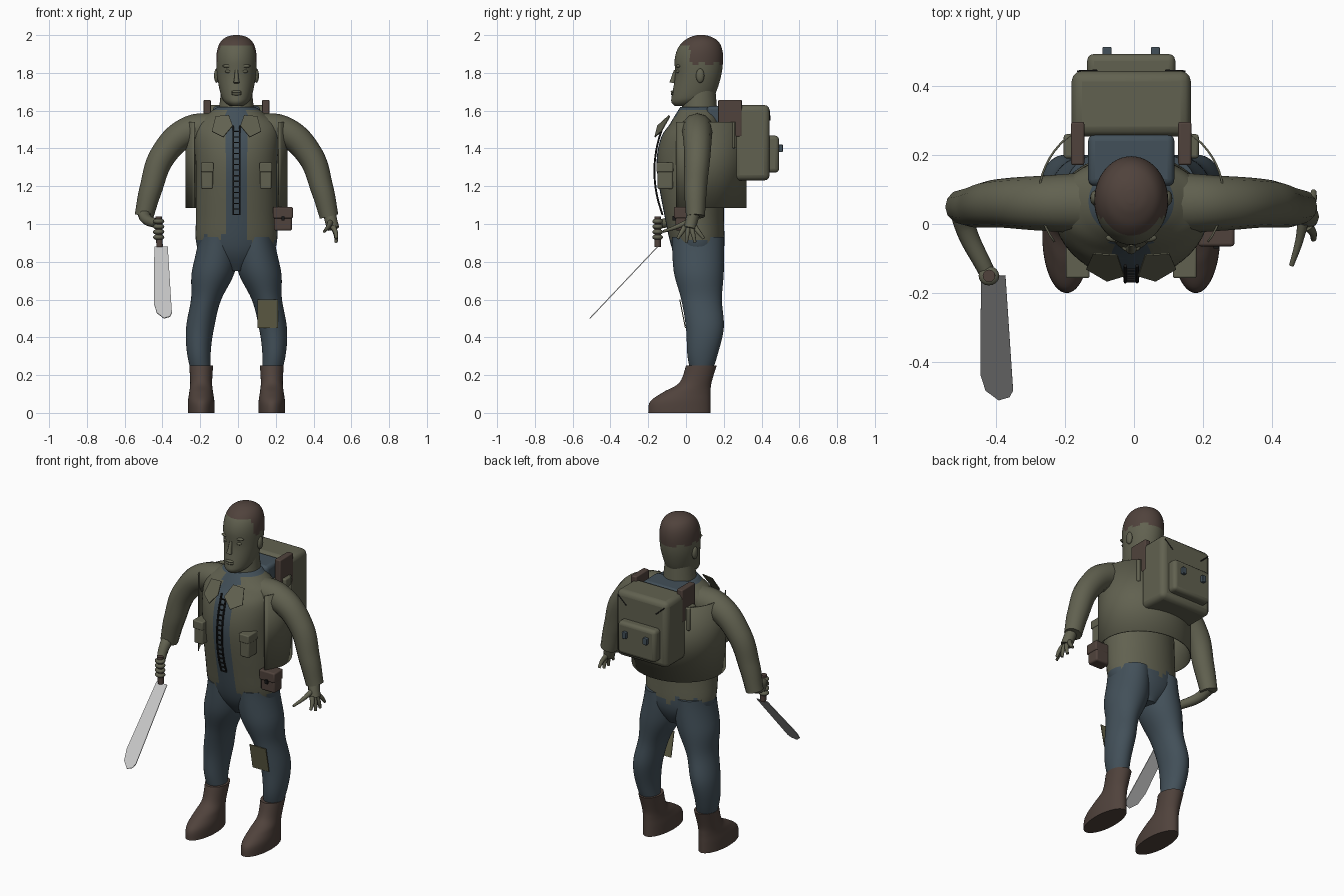
import bpy, bmesh
from math import sin, cos, pi, radians
from mathutils import Vector, Matrix

if "Cube" in bpy.data.objects:
    bpy.data.objects.remove(bpy.data.objects["Cube"])

CENTRE_LINE = -.008


def material(name, *rgb):
    mat = bpy.data.materials.new(name)
    mat.use_nodes = True
    mat.diffuse_color = (*rgb, 1)
    mat.node_tree.nodes["Principled BSDF"].inputs["Base Color"].default_value = (*rgb, 1)
    return mat


OLIVE = material("olive", .12, .12, .08)
BLUE = material("slate blue", .055, .08, .1)
BROWN = material("brown", .08, .055, .045)
BLACK = material("black", .01, .01, .01)
STEEL = material("steel", .56, .56, .56)
PATCH = material("patch tan", .125, .12, .065)


def place(point, side):
    """Measure x outwards from the body's centre line."""
    x, y, z = point
    return Vector((CENTRE_LINE + side * x, y, z))


def pair(build, name, *args, **options):
    """Build a part on both sides of the body."""
    for side, label in ((1, "left"), (-1, "right")):
        build(label + "_" + name, *args, side=side, **options)


def finish(name, bm, mats, rule=None, smooth=True):
    bmesh.ops.recalc_face_normals(bm, faces=bm.faces)
    if rule:
        for face in bm.faces:
            face.material_index = rule(face.calc_center_median())
    mesh = bpy.data.meshes.new(name)
    bm.to_mesh(mesh)
    bm.free()
    for mat in mats:
        mesh.materials.append(mat)
    if smooth:
        mesh.shade_smooth()
        mesh.set_sharp_from_angle(angle=radians(50))
    obj = bpy.data.objects.new(name, mesh)
    bpy.context.collection.objects.link(obj)
    return obj


def loft(name, rings, mats, rule=None, centre=lambda z: 0, side=1, segments=48, steps=6):
    """Smooth stack of ellipses; each ring is (z, front y, back y, half width)."""
    rings = [Vector(ring) for ring in rings]
    padded = [rings[0], *rings, rings[-1]]
    rows = []
    for before, start, end, after in zip(padded, rings, rings[1:], padded[3:]):
        for step in range(steps):
            t = step / steps
            ease = t * t * (3 - 2 * t)
            pull = (end - before) * t * (1 - t) ** 2 - (after - start) * t * t * (1 - t)
            rows.append(start.lerp(end, ease) + pull / 2)
    rows.append(rings[-1])
    bm = bmesh.new()
    loops = []
    for z, front, back, half in rows:
        loop = []
        for k in range(segments):
            angle = 2 * pi * k / segments
            y = (front + back) / 2 + (back - front) / 2 * sin(angle)
            loop.append(bm.verts.new(place((centre(z) + half * cos(angle), y, z), side)))
        loops.append(loop)
    for low, high in zip(loops, loops[1:]):
        for k in range(segments):
            bm.faces.new((low[k - 1], low[k], high[k], high[k - 1]))
    bm.faces.new(loops[0])
    bm.faces.new(loops[-1])
    finish(name, bm, mats, rule)


def tube(name, points, mat, start, end, side=1):
    """Rounded tube whose radius runs evenly from start to end."""
    curve = bpy.data.curves.new(name, "CURVE")
    curve.dimensions = "3D"
    curve.bevel_depth = 1
    curve.bevel_resolution = 4
    curve.use_fill_caps = True
    spline = curve.splines.new("BEZIER")
    last = len(points) - 1
    spline.bezier_points.add(last)
    for i, (knot, point) in enumerate(zip(spline.bezier_points, points)):
        knot.co = place(point, side)
        knot.radius = start + (end - start) * i / last
        knot.handle_left_type = knot.handle_right_type = "AUTO"
    curve.materials.append(mat)
    bpy.context.collection.objects.link(bpy.data.objects.new(name, curve))


def box(name, centre, size, mat, bevel=0, side=1):
    bm = bmesh.new()
    matrix = Matrix.Translation(place(centre, side)) @ Matrix.Diagonal((*size, 1))
    bmesh.ops.create_cube(bm, size=1, matrix=matrix)
    obj = finish(name, bm, [mat], smooth=bevel > 0)
    if bevel:
        modifier = obj.modifiers.new("rounded edges", "BEVEL")
        modifier.width, modifier.segments = bevel, 3


def blob(name, centre, radii, mat, side=1):
    bm = bmesh.new()
    matrix = Matrix.Translation(place(centre, side)) @ Matrix.Diagonal((*radii, 1))
    bmesh.ops.create_uvsphere(bm, u_segments=16, v_segments=10, radius=1, matrix=matrix)
    finish(name, bm, [mat])


def plate(name, points, mat, thickness=.005, side=1):
    bm = bmesh.new()
    bm.faces.new([bm.verts.new(place(point, side)) for point in points])
    obj = finish(name, bm, [mat], smooth=False)
    modifier = obj.modifiers.new("thickness", "SOLIDIFY")
    modifier.thickness, modifier.offset = thickness, 0


# Jacket, open over a blue shirt, with a ragged hem above the trousers
def jacket_rule(c):
    opening = c.y < 0 and abs(c.x - CENTRE_LINE) < .056
    hem = .915 + .02 * sin(c.x * 60) + .01 * sin(c.x * 137)
    return 1 if opening or c.z < hem or c.z > 1.603 else 0


loft("jacket", [(.75, 0, .15, .05), (.86, -.07, .2, .2), (1.05, -.115, .2, .215),
                (1.3, -.155, .2, .215), (1.45, -.135, .2, .225), (1.53, -.085, .19, .215),
                (1.58, -.055, .18, .155), (1.62, -.03, .165, .1)], [OLIVE, BLUE], jacket_rule)
box("shirt_yoke", (0, .185, 1.575), (.25, .15, .1), BLUE, bevel=.02)


# Zip following the curve of the chest
def zip_point(x, t):
    z = 1.05 + t * .47
    return x, .8 * (z - 1.28) ** 2 - .167, z


pair(tube, "zip_rail", [zip_point(.017, i / 6) for i in range(7)], BLACK, .005, .005)
for i in range(16):
    box("zip_bar", zip_point(0, i / 16), (.03, .006, .006), BLACK)


# Head with short hair
def hair_rule(c):
    around_sides = c.y > .02 and c.z > 1.85 + .008 * sin(c.y * 90)
    return 1 if around_sides or c.z > 1.948 else 0


loft("neck", [(1.54, -.03, .17, .1), (1.72, -.01, .155, .08)], [OLIVE])
loft("head", [(1.625, -.06, .05, .035), (1.645, -.077, .1, .062), (1.68, -.075, .15, .082),
              (1.78, -.058, .185, .102), (1.87, -.06, .196, .107), (1.93, -.043, .19, .1),
              (1.97, -.01, .168, .08), (1.992, .03, .13, .048), (2, .06, .1, .015)], [OLIVE, BROWN], hair_rule)

# Face
tube("nose", [(0, -.056, 1.815), (0, -.067, 1.77), (0, -.072, 1.747)], OLIVE, .008, .016)
for name, height in (("upper_lip", 1.7), ("lower_lip", 1.688)):
    blob(name, (0, -.068, height), (.027, .013, .008), OLIVE)
pair(blob, "eyelid", (.042, -.042, 1.808), (.018, .01, .009), OLIVE)
pair(blob, "brow", (.042, -.04, 1.836), (.032, .013, .01), OLIVE)
pair(blob, "ear", (.105, .075, 1.785), (.014, .022, .038), OLIVE)


# Legs bow outwards below the knee
def leg_bow(z):
    return .15 + .05 * cos((z - .35) * pi / .58)


pair(loft, "trouser_leg", [(.2, .03, .13, .05), (.3, .008, .165, .061), (.45, 0, .2, .074),
                           (.6, -.025, .19, .08), (.75, -.065, .2, .114), (.93, -.075, .2, .1)],
     [BLUE], centre=leg_bow)
pair(loft, "boot", [(0, -.2, .13, .07), (.06, -.19, .13, .07), (.11, -.12, .13, .063),
                    (.16, -.035, .135, .058), (.25, 0, .162, .063)], [BROWN], centre=lambda z: .187)
plate("knee_patch", [(.11, -.033, .6), (.22, -.033, .6), (.22, -.003, .45), (.11, -.003, .45)], PATCH)

# Sleeves and lapels
pair(tube, "sleeve", [(.12, .06, 1.5), (.25, .06, 1.49), (.385, .06, 1.37), (.455, .05, 1.18), (.49, .05, 1.04)],
     OLIVE, .09, .05)
pair(plate, "lapel", [(.04, -.09, 1.575), (.11, -.085, 1.57), (.13, -.13, 1.49), (.07, -.165, 1.46),
                      (.02, -.15, 1.52)], OLIVE)

# Chest pouches
pair(box, "chest_pouch", (.155, -.11, 1.25), (.06, .08, .13), OLIVE, bevel=.008)
pair(box, "pouch_flap", (.155, -.112, 1.3), (.068, .09, .05), OLIVE, bevel=.006)

# Open cloth shell around the back
bm = bmesh.new()
bmesh.ops.create_circle(bm, segments=64, radius=1)
bmesh.ops.delete(bm, geom=[v for v in bm.verts if v.co.y < -.6], context="VERTS")
wall = bmesh.ops.extrude_edge_only(bm, edges=bm.edges[:])["geom"]
for vert in wall:
    if isinstance(vert, bmesh.types.BMVert):
        vert.co.z = 1
bmesh.ops.transform(bm, verts=bm.verts, matrix=Matrix.Translation((CENTRE_LINE, .08, 1.085))
                    @ Matrix.Diagonal((.27, .24, .455, 1)))
shell = finish("back_cloth", bm, [OLIVE])
shell.modifiers.new("thickness", "SOLIDIFY").thickness = .006

# Backpack, pocket and straps
box("backpack", (0, .348, 1.43), (.345, .19, .4), OLIVE, bevel=.03)
box("backpack_pocket", (0, .455, 1.37), (.255, .075, .195), OLIVE, bevel=.02)
pair(box, "buckle", (.07, .5, 1.4), (.026, .025, .04), BLUE, bevel=.004)
pair(tube, "pack_cord", [(.155, .442, 1.6), (.1, .444, 1.55)], BLACK, .003, .003)
pair(box, "pack_strap", (.155, .233, 1.56), (.038, .125, .195), BROWN, bevel=.006)
pair(box, "strap_pad", (.173, .225, 1.47), (.045, .07, .14), OLIVE, bevel=.008)

# Belt pouch
box("belt_pouch", (.246, -.018, 1.02), (.095, .075, .11), BROWN, bevel=.01)
box("belt_pouch_flap", (.246, -.022, 1.06), (.105, .085, .06), BROWN, bevel=.008)
box("belt_pouch_clasp", (.246, -.064, 1.03), (.016, .015, .025), BLACK)

# Open left hand with fanned fingers
tube("left_palm", [(.492, .045, 1.07), (.5, .03, 1.02), (.513, .02, .975)], OLIVE, .034, .032)
for finger in range(4):
    spread = finger - 1.5
    tip = Vector((.528, .025 + spread * .046, .9 + spread ** 2 * .01))
    knuckle = Vector((.511, .02 + spread * .017, .985))
    bend = knuckle.lerp(tip, .5) + Vector((.006, 0, 0))
    tube("left_finger", [knuckle, bend, tip], OLIVE, .015, .008)
tube("left_thumb", [(.498, .01, 1.01), (.486, -.05, .985), (.464, -.12, .96)], OLIVE, .016, .007)

# Right hand gripping the handle
tube("right_wrist", [(.49, .045, 1.06), (.48, -.01, 1.03), (.42, -.135, 1)], OLIVE, .036, .024, side=-1)
tube("blade_handle", [(.412, -.15, 1.04), (.407, -.15, .878)], BROWN, .018, .017, side=-1)
for finger in range(4):
    blob("right_finger", (.412, -.15, .93 + .028 * finger), (.03, .028, .016), OLIVE, side=-1)

# Blade slanting forward and down
outline = [(.435, .88), (.364, .88), (.342, .53), (.352, .51), (.384, .5), (.422, .53), (.437, .58)]
plate("blade", [(x, -.15 - (.88 - z) * .945, z) for x, z in outline], STEEL, side=-1)
